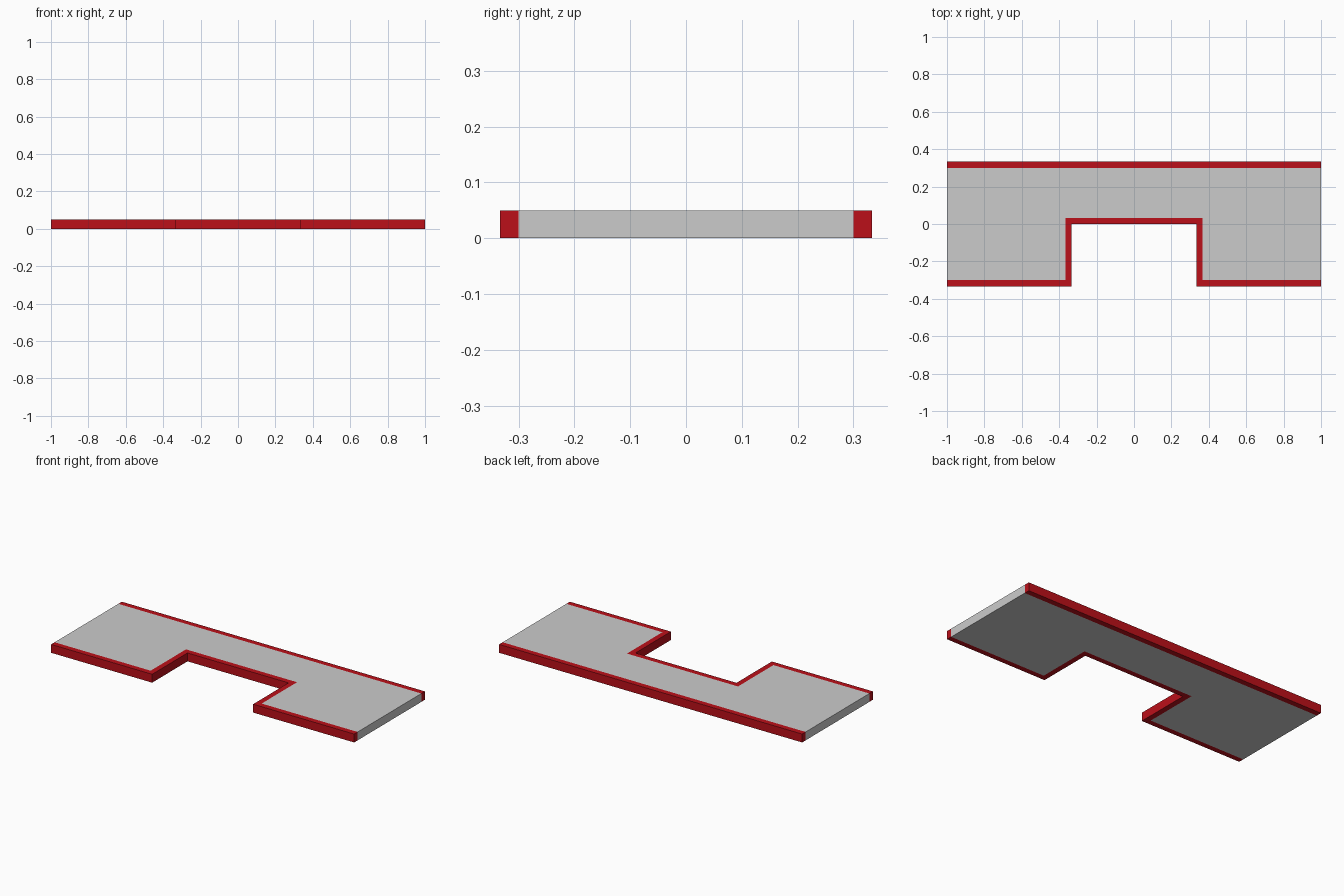
import bpy
import bmesh

if "Cube" in bpy.data.objects:
    bpy.data.objects.remove(bpy.data.objects["Cube"])

HEIGHT = 0.05
D = 1 / 3        # half depth of the platform, also half width of the notch
E = 0.033        # width of the red edging

red = bpy.data.materials.new("red_edging")
red.diffuse_color = (0.5, 0.005, 0.01, 1)
red.use_nodes = True
red.node_tree.nodes["Principled BSDF"].inputs["Base Color"].default_value = red.diffuse_color


def extrude_outline(name, outline, material=None):
    """Flat outline in plan, extruded up from the ground."""
    bm = bmesh.new()
    face = bm.faces.new([bm.verts.new((x, y, 0)) for x, y in outline])
    top = bmesh.ops.extrude_face_region(bm, geom=[face])["geom"]
    bmesh.ops.translate(bm, vec=(0, 0, HEIGHT),
                        verts=[v for v in top if isinstance(v, bmesh.types.BMVert)])
    bmesh.ops.recalc_face_normals(bm, faces=bm.faces)
    mesh = bpy.data.meshes.new(name)
    bm.to_mesh(mesh)
    bm.free()
    obj = bpy.data.objects.new(name, mesh)
    bpy.context.collection.objects.link(obj)
    if material:
        mesh.materials.append(material)
    return obj


def mirrored(half):
    """Complete a left-half path with its mirror image."""
    return half + [(-x, y) for x, y in reversed(half)]


# Front edge path around the notch: outer line and inset line
outer = mirrored([(-1, -D), (-D, -D), (-D, 0)])
inner = mirrored([(-1, -D + E), (-D - E, -D + E), (-D - E, E)])

# Grey floor slab
extrude_outline("platform_floor", inner + [(1, D - E), (-1, D - E)])

# Red edging along the notched front
extrude_outline("front_edging", outer + inner[::-1], red)

# Red edging along the straight back
extrude_outline("back_edging", [(-1, D - E), (1, D - E), (1, D), (-1, D)], red)
